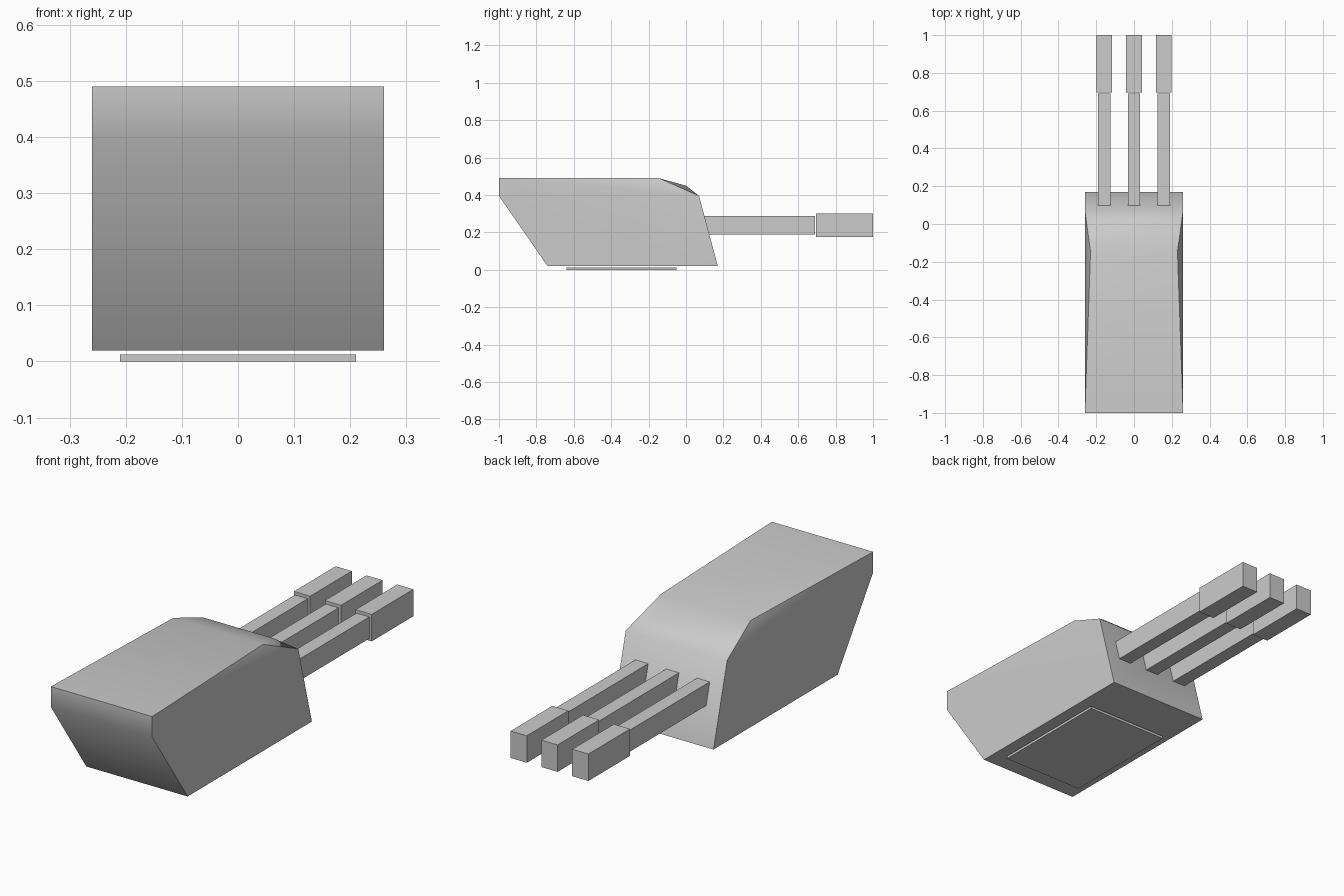
import bpy

if "Cube" in bpy.data.objects:
    bpy.data.objects.remove(bpy.data.objects["Cube"])


def mesh_object(name, verts, faces):
    mesh = bpy.data.meshes.new(name)
    mesh.from_pydata(verts, [], faces)
    mesh.update()
    obj = bpy.data.objects.new(name, mesh)
    bpy.context.collection.objects.link(obj)
    return obj


def prism(name, profile, cx, width):
    """Extrude a (y, z) profile across x."""
    n = len(profile)
    verts = [(cx + s * width / 2, y, z) for s in (1, -1) for y, z in profile]
    faces = [tuple(range(n)), tuple(range(2 * n - 1, n - 1, -1))]
    faces += [(i, i + n, (i + 1) % n + n, (i + 1) % n) for i in range(n)]
    return mesh_object(name, verts, faces)


def box(name, cx, width, y0, y1, z0, z1):
    return prism(name, [(y0, z0), (y1, z0), (y1, z1), (y0, z1)], cx, width)


# Turret housing: stations (half width, y, z) round the side outline
outline = [
    (0.26, -1.0, 0.49), (0.26, -1.0, 0.395), (0.26, -0.74, 0.02),
    (0.26, 0.17, 0.02), (0.26, 0.07, 0.395), (0.18, 0.0, 0.45),
    (0.23, -0.145, 0.49),
]
n = len(outline)
verts = [(s * w, y, z) for s in (1, -1) for w, y, z in outline]
faces = [(i, i + n, (i + 1) % n + n, (i + 1) % n) for i in range(n)]
# Side panels: lower wall, tapered upper strip, corner notch
for tri in [(1, 2, 3, 4), (0, 1, 4), (0, 4, 6), (4, 5, 6)]:
    faces += [tri, tuple(i + n for i in reversed(tri))]
housing = mesh_object("turret_housing", verts, faces)
bpy.context.view_layer.objects.active = housing
housing.select_set(True)
bpy.ops.object.shade_smooth_by_angle(angle=0.7)

# Rotation base plate
box("base_plate", 0, 0.42, -0.64, -0.05, 0.0, 0.012)

# Three barrels, cut to the sloping front, with thicker muzzles
for side, x in (("left", -0.158), ("centre", 0.0), ("right", 0.158)):
    prism(f"barrel_{side}", [(0.125, 0.188), (0.69, 0.188), (0.69, 0.288), (0.098, 0.288)], x, 0.066)
    box(f"muzzle_{side}", x, 0.083, 0.695, 1.0, 0.175, 0.3)
